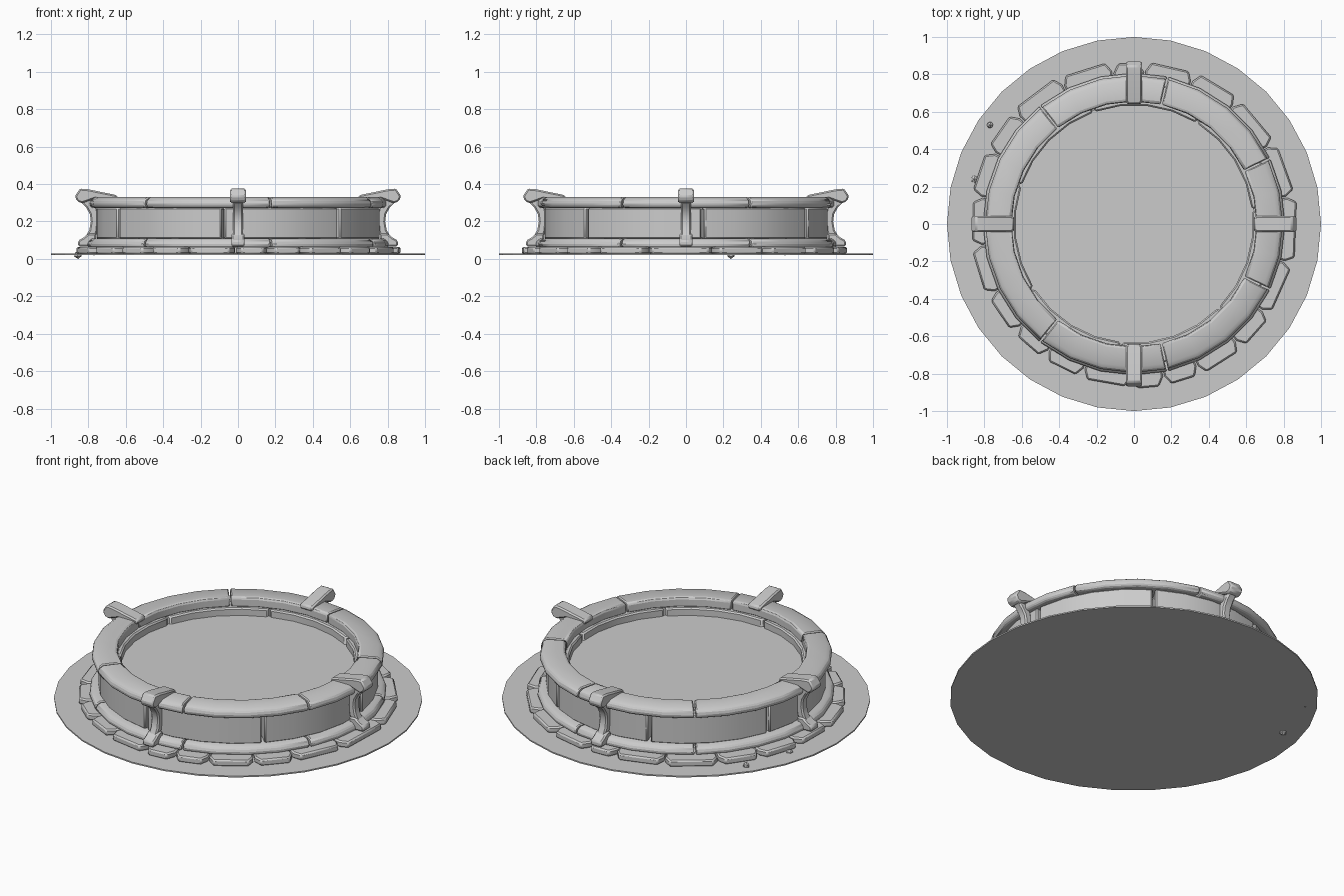
import bpy, bmesh, math, random
from mathutils import Matrix, Vector

if "Cube" in bpy.data.objects:
    bpy.data.objects.remove(bpy.data.objects["Cube"])

random.seed(4)


def finish(name, bm, bevel=0.0, segments=1, smooth=35):
    bmesh.ops.recalc_face_normals(bm, faces=bm.faces)
    me = bpy.data.meshes.new(name)
    bm.to_mesh(me)
    bm.free()
    ob = bpy.data.objects.new(name, me)
    bpy.context.collection.objects.link(ob)
    if bevel:
        m = ob.modifiers.new("bevel", 'BEVEL')
        m.width = bevel
        m.segments = segments
        m.limit_method = 'ANGLE'
        m.angle_limit = math.radians(35)
    if smooth:
        bpy.ops.object.select_all(action='DESELECT')
        bpy.context.view_layer.objects.active = ob
        ob.select_set(True)
        bpy.ops.object.shade_smooth_by_angle(angle=math.radians(smooth))
    return ob


def arc_blocks(name, profile, start, gap, bevel, count=7, steps=4):
    """Ring of separate curved blocks, sweeping a closed (r, z) profile."""
    bm = bmesh.new()
    span = 360 / count
    for k in range(count):
        rings = []
        for i in range(steps + 1):
            t = i / steps
            a = math.radians(start + k * span + gap / 2 + t * (span - gap))
            rings.append([bm.verts.new((r * math.cos(a), r * math.sin(a), z))
                          for r, z in profile])
        n = len(profile)
        for a, b in zip(rings, rings[1:]):
            for j in range(n):
                bm.faces.new((a[j], a[(j + 1) % n], b[(j + 1) % n], b[j]))
        bm.faces.new(rings[0])
        bm.faces.new(rings[-1][::-1])
    return finish(name, bm, bevel)


def prism(bm, points, y0, y1):
    """Extrude an (x, z) outline along y."""
    a = [bm.verts.new((x, y0, z)) for x, z in points]
    b = [bm.verts.new((x, y1, z)) for x, z in points]
    n = len(points)
    for j in range(n):
        bm.faces.new((a[j], a[(j + 1) % n], b[(j + 1) % n], b[j]))
    bm.faces.new(a)
    bm.faces.new(b[::-1])


def disc(name, radius, z, depth=0.0):
    bm = bmesh.new()
    if depth:
        bmesh.ops.create_cone(bm, cap_ends=True, segments=32, radius1=radius,
                              radius2=radius, depth=depth)
    else:
        bmesh.ops.create_circle(bm, cap_ends=True, segments=32, radius=radius)
    bmesh.ops.translate(bm, verts=bm.verts, vec=(0, 0, z))
    return finish(name, bm, smooth=0)


# Ground plate and water surface
disc("ground_plate", 1.0, 0.024, 0.008)
disc("water_surface", 0.65, 0.23)

# Block rings: footing, wall, rim
arc_blocks("footing_ring", [(0.66, 0.06), (0.80, 0.06), (0.81, 0.075),
                            (0.80, 0.098), (0.78, 0.11), (0.66, 0.11)],
           25.7, 0.7, 0.006)
arc_blocks("wall_blocks", [(0.635, 0.105), (0.76, 0.105), (0.76, 0.275), (0.635, 0.275)],
           6.8, 1.2, 0.008)
arc_blocks("rim_stones", [(0.655, 0.272), (0.785, 0.272), (0.797, 0.29),
                          (0.79, 0.315), (0.765, 0.33), (0.665, 0.33), (0.655, 0.322)],
           25.7, 0.7, 0.006)

# Paving stones around the base, irregular widths with clipped outer corners
joints = [10, 30, 50, 68, 86, 98, 117, 137, 153, 170, 188, 206, 222, 236,
          251, 269, 281, 294, 311, 326, 346, 370]
bm = bmesh.new()
for a0, a1 in zip(joints, joints[1:]):
    mid, half = math.radians((a0 + a1) / 2), math.radians((a1 - a0) / 2 - 0.3)
    ro = 0.87 + random.uniform(-0.012, 0.008)
    t = math.tan(half)
    # local outline: x radial, y tangential
    outline = [(0.70, -0.70 * t), (ro - 0.05, -(ro - 0.05) * t), (ro, -ro * t + 0.03),
               (ro, ro * t - 0.03), (ro - 0.05, (ro - 0.05) * t), (0.70, 0.70 * t)]
    rot = Matrix.Rotation(mid, 3, 'Z')
    low = [bm.verts.new(rot @ Vector((x, y, 0.026))) for x, y in outline]
    top = [bm.verts.new(rot @ Vector((x, y, 0.064))) for x, y in outline]
    for j in range(6):
        k = (j + 1) % 6
        bm.faces.new((low[j], low[k], top[k], top[j]))
    bm.faces.new(top)
    bm.faces.new(low[::-1])
finish("paving_stones", bm, 0.008)

# Four clamps: sloping cap, curved leg, foot
cap = [(0.64, 0.312), (0.645, 0.34), (0.80, 0.372), (0.845, 0.376), (0.872, 0.335),
       (0.86, 0.308), (0.835, 0.297), (0.765, 0.322)]
leg = [(0.845, 0.31), (0.812, 0.275), (0.792, 0.24), (0.787, 0.20), (0.795, 0.155),
       (0.825, 0.10), (0.77, 0.09), (0.752, 0.15), (0.748, 0.20), (0.75, 0.26), (0.77, 0.315)]
foot = [(0.76, 0.066), (0.855, 0.066), (0.855, 0.098), (0.825, 0.115), (0.80, 0.135), (0.76, 0.135)]
for side, turn in (("right", 0), ("back", 90), ("left", 180), ("front", 270)):
    for part, outline, w in (("cap", cap, 0.042), ("leg", leg, 0.026), ("foot", foot, 0.036)):
        bm = bmesh.new()
        prism(bm, outline, -w, w)
        bmesh.ops.rotate(bm, verts=bm.verts, cent=(0, 0, 0),
                         matrix=Matrix.Rotation(math.radians(turn), 3, 'Z'))
        finish(f"{side}_clamp_{part}", bm, 0.008)

# Loose pebbles
for i, (x, y, z, r) in enumerate([(-0.77, 0.53, 0.036, 0.02), (-0.855, 0.24, 0.024, 0.024)]):
    bm = bmesh.new()
    bmesh.ops.create_icosphere(bm, subdivisions=1, radius=r)
    for v in bm.verts:
        v.co *= random.uniform(0.85, 1.0)
    low = min(v.co.z for v in bm.verts)
    base = 0.018 if i == 0 else 0.0
    bmesh.ops.translate(bm, verts=bm.verts, vec=(x, y, base - low))
    finish(f"pebble_{i + 1}", bm, smooth=0)
